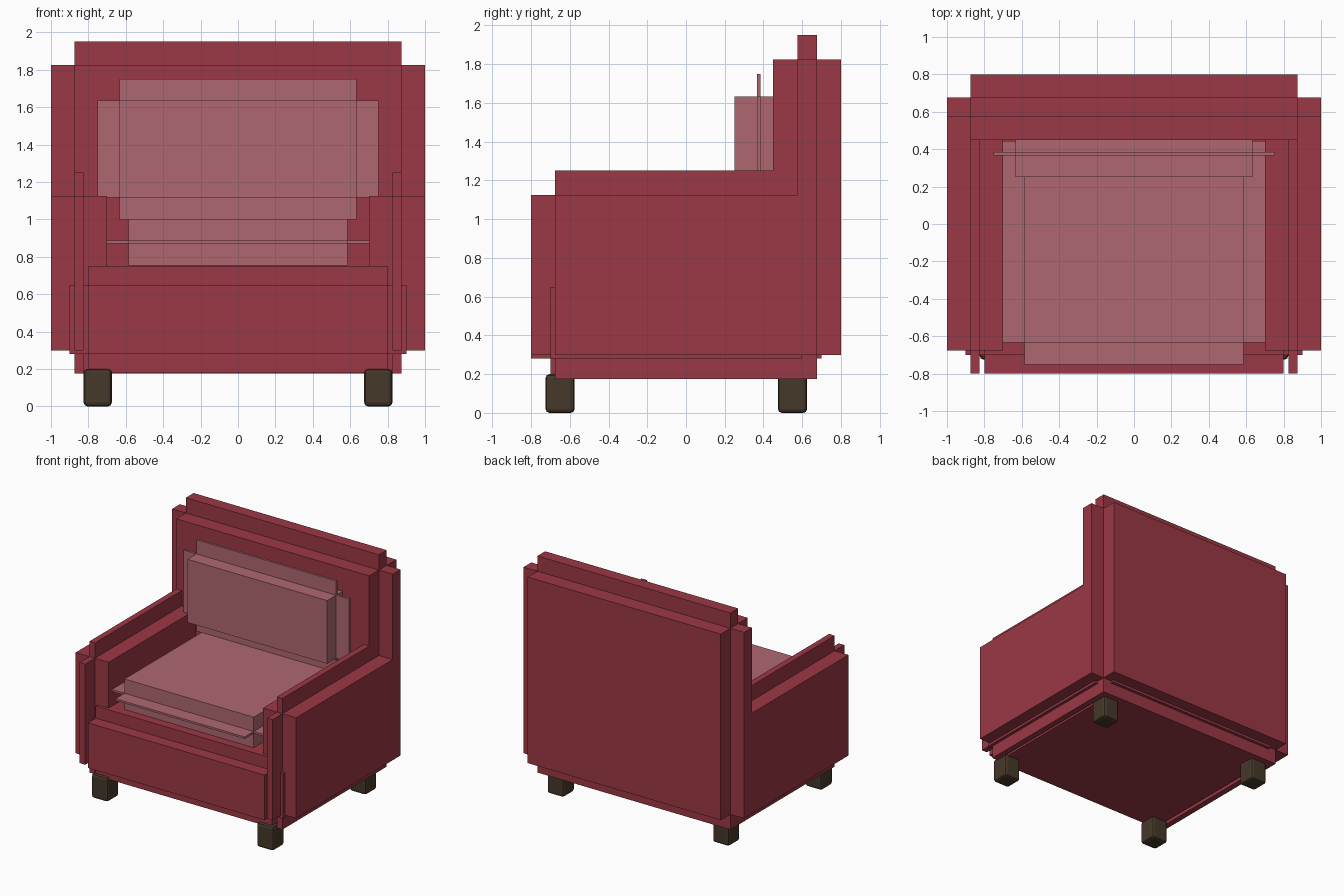
import bpy
import bmesh
from mathutils import Matrix, Vector

if "Cube" in bpy.data.objects:
    bpy.data.objects.remove(bpy.data.objects["Cube"])


def material(name, color):
    m = bpy.data.materials.new(name)
    m.diffuse_color = (*color, 1)
    m.use_nodes = True
    m.node_tree.nodes["Principled BSDF"].inputs["Base Color"].default_value = m.diffuse_color
    return m


RED = material("red fabric", (0.33, 0.04, 0.06))
ROSE = material("rose fabric", (0.42, 0.14, 0.16))
WOOD = material("dark wood", (0.06, 0.04, 0.022))


def add_box(bm, lo, hi):
    lo, hi = Vector(lo), Vector(hi)
    mat = Matrix.Translation((lo + hi) / 2) @ Matrix.Diagonal((*(hi - lo), 1))
    bmesh.ops.create_cube(bm, size=1, matrix=mat)


def finish(bm, name, mat):
    me = bpy.data.meshes.new(name)
    bm.to_mesh(me)
    bm.free()
    me.materials.append(mat)
    ob = bpy.data.objects.new(name, me)
    bpy.context.collection.objects.link(ob)
    return ob


def stepped_block(name, lo, hi, inset, mat):
    """Three crossed boxes, each reaching full size along one axis only."""
    bm = bmesh.new()
    for axis in range(3):
        add_box(bm,
                [v if i == axis else v + inset for i, v in enumerate(lo)],
                [v if i == axis else v - inset for i, v in enumerate(hi)])
    return finish(bm, name, mat)


# Base and backrest
stepped_block("base", (-0.9, -0.8, 0.18), (0.9, 0.7, 0.75), 0.1, RED)
stepped_block("backrest", (-1, 0.45, 0.175), (1, 0.8, 1.95), 0.125, RED)

# Arms
stepped_block("right_arm", (0.7, -0.8, 0.175), (1, 0.7, 1.25), 0.125, RED)
stepped_block("left_arm", (-1, -0.8, 0.175), (-0.7, 0.7, 1.25), 0.125, RED)

# Cushions
stepped_block("seat_cushion", (-0.703, -0.75, 0.753), (0.703, 0.56, 1.003), 0.117, ROSE)
stepped_block("back_cushion", (-0.75, 0.25, 1.0), (0.75, 0.5, 1.75), 0.116, ROSE)

# Legs
for side, x in (("left", -0.75), ("right", 0.75)):
    for end, y in (("front", -0.65), ("back", 0.55)):
        bm = bmesh.new()
        add_box(bm, (x - 0.075, y - 0.075, 0), (x + 0.075, y + 0.075, 0.2))
        leg = finish(bm, f"{end}_{side}_leg", WOOD)
        bev = leg.modifiers.new("bevel", 'BEVEL')
        bev.width = 0.02
        bev.segments = 2
